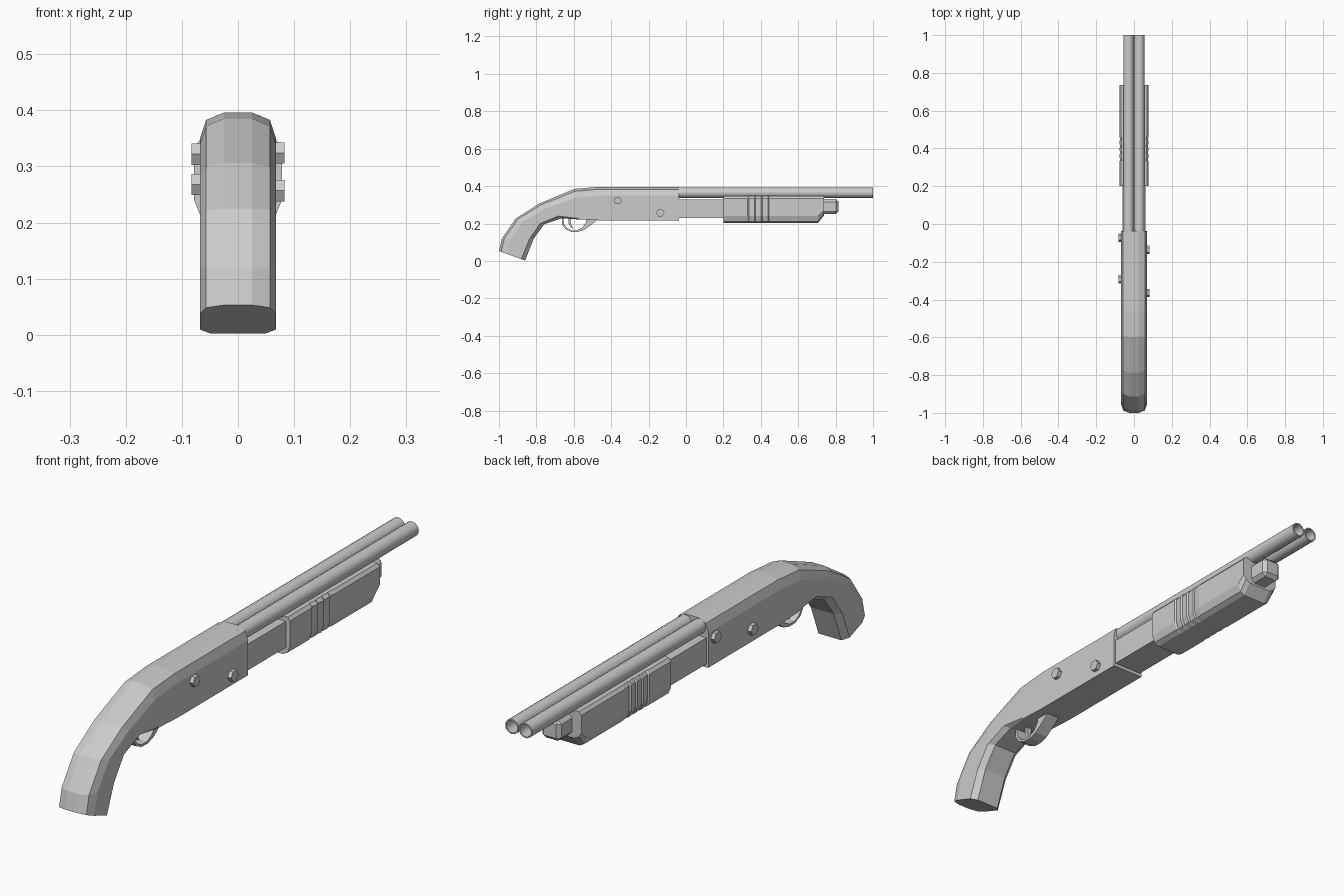
import bpy, bmesh, math

if "Cube" in bpy.data.objects:
    bpy.data.objects.remove(bpy.data.objects["Cube"])


def finish(name, bm, smooth=False):
    bmesh.ops.recalc_face_normals(bm, faces=bm.faces)
    me = bpy.data.meshes.new(name)
    bm.to_mesh(me)
    bm.free()
    ob = bpy.data.objects.new(name, me)
    bpy.context.collection.objects.link(ob)
    if smooth:
        bpy.ops.object.select_all(action='DESELECT')
        ob.select_set(True)
        bpy.context.view_layer.objects.active = ob
        bpy.ops.object.shade_smooth_by_angle(angle=math.radians(35))
    return ob


def loft(name, rings, smooth=False, closed=False):
    """Skin a list of equal-length point rings; cap both ends unless closed."""
    bm = bmesh.new()
    vs = [[bm.verts.new(p) for p in r] for r in rings]
    n = len(vs[0])
    pairs = list(zip(vs, vs[1:])) + ([(vs[-1], vs[0])] if closed else [])
    for a, b in pairs:
        for i in range(n):
            j = (i + 1) % n
            bm.faces.new((a[i], a[j], b[j], b[i]))
    if not closed:
        bm.faces.new(vs[0])
        bm.faces.new(vs[-1])
    return finish(name, bm, smooth)


def extrude(name, profile, half):
    """Extrude a (y, z) profile across x."""
    return loft(name, [[(x, y, z) for y, z in profile] for x in (-half, half)])


def box(name, lo, hi, bevel=0.0):
    bm = bmesh.new()
    bmesh.ops.create_cube(bm, size=1)
    for v in bm.verts:
        v.co = [(l + h) / 2 + c * (h - l) for l, h, c in zip(lo, hi, v.co)]
    if bevel:
        bmesh.ops.bevel(bm, geom=bm.edges[:], offset=bevel, segments=1, affect='EDGES')
    return finish(name, bm)


def mirrored(half):
    return half + [(-x, *rest) for x, *rest in reversed(half)]


# Stock and receiver: sections between a top point and a bottom point
def stock_ring(top, bottom, low_x, low_d):
    length = math.dist(top, bottom)
    half = []
    for x, d in ((0.025, 0), (0.057, 0.013), (0.068, 0.047),
                 (0.068, length - low_d), (low_x, length)):
        t = d / length
        half.append((x, top[0] + (bottom[0] - top[0]) * t,
                     top[1] + (bottom[1] - top[1]) * t))
    return mirrored(half)


stations = [
    ((-1.0, 0.053), (-0.86, 0.002), 0.048, 0.022),
    ((-0.985, 0.118), (-0.815, 0.118), 0.048, 0.022),
    ((-0.912, 0.225), (-0.757, 0.197), 0.048, 0.022),
    ((-0.787, 0.306), (-0.665, 0.228), 0.05, 0.022),
    ((-0.597, 0.385), (-0.575, 0.222), 0.066, 0.005),
    ((-0.465, 0.396), (-0.46, 0.217), 0.067, 0.003),
    ((-0.037, 0.396), (-0.037, 0.217), 0.067, 0.003),
]
loft("stock_and_receiver", [stock_ring(*s) for s in stations])

# Twin hollow barrels
for side, label in ((-1, "left"), (1, "right")):
    loft(label + "_barrel",
         [[(side * 0.0285 + r * math.cos(a * math.pi / 8), y,
            0.365 + r * math.sin(a * math.pi / 8)) for a in range(16)]
          for r, y in ((0.028, -0.06), (0.028, 1.0), (0.023, 1.0), (0.023, 0.0))],
         smooth=True)

# Magazine body and its front tip
box("magazine_housing", (-0.06, -0.06, 0.23), (0.06, 0.22, 0.329))
box("magazine_tip", (-0.04, 0.7, 0.25), (0.04, 0.815, 0.33), 0.014)


# Pump grip with vertical grooves and a sloped nose
def pump_ring(y, s=1.0, lift=0.0):
    half = [(0.068, 0.347), (0.078, 0.335), (0.078, 0.24 + lift * 0.7),
            (0.067, 0.212 + lift), (0.048, 0.202 + lift)]
    return mirrored([(x * s, y, z) for x, z in half])


pump = [pump_ring(0.2), pump_ring(0.33)]
for i in range(4):
    y = 0.33 + i * 0.036
    pump += [pump_ring(y + 0.006, 0.94), pump_ring(y + 0.036)]
pump += [pump_ring(0.705), pump_ring(0.737, 1.0, 0.04)]
loft("pump_grip", pump)

# Hexagonal bolts on both sides
for i, (side, y, z) in enumerate(((1, -0.365, 0.324), (1, -0.137, 0.257),
                                  (-1, -0.073, 0.322), (-1, -0.293, 0.268))):
    loft("bolt_%d" % (i + 1),
         [[(side * x, y + r * math.cos(k * math.pi / 3), z + r * math.sin(k * math.pi / 3))
           for k in range(6)] for x, r in ((0.06, 0.022), (0.083, 0.022))])

# Trigger guard: thin band thickening into a wedge at its front
outer = [(-0.665, 0.235), (-0.662, 0.195), (-0.645, 0.17), (-0.615, 0.156),
         (-0.58, 0.155), (-0.545, 0.165), (-0.515, 0.187), (-0.465, 0.225)]
inner = [(-0.535, 0.228), (-0.535, 0.205), (-0.555, 0.178), (-0.582, 0.164),
         (-0.613, 0.164), (-0.638, 0.177), (-0.653, 0.199), (-0.655, 0.235)]
extrude("trigger_guard", outer + inner, 0.027)

# Trigger
extrude("trigger", [(-0.63, 0.235), (-0.628, 0.2), (-0.617, 0.18), (-0.601, 0.17),
                    (-0.608, 0.183), (-0.616, 0.202), (-0.614, 0.235)], 0.01)
